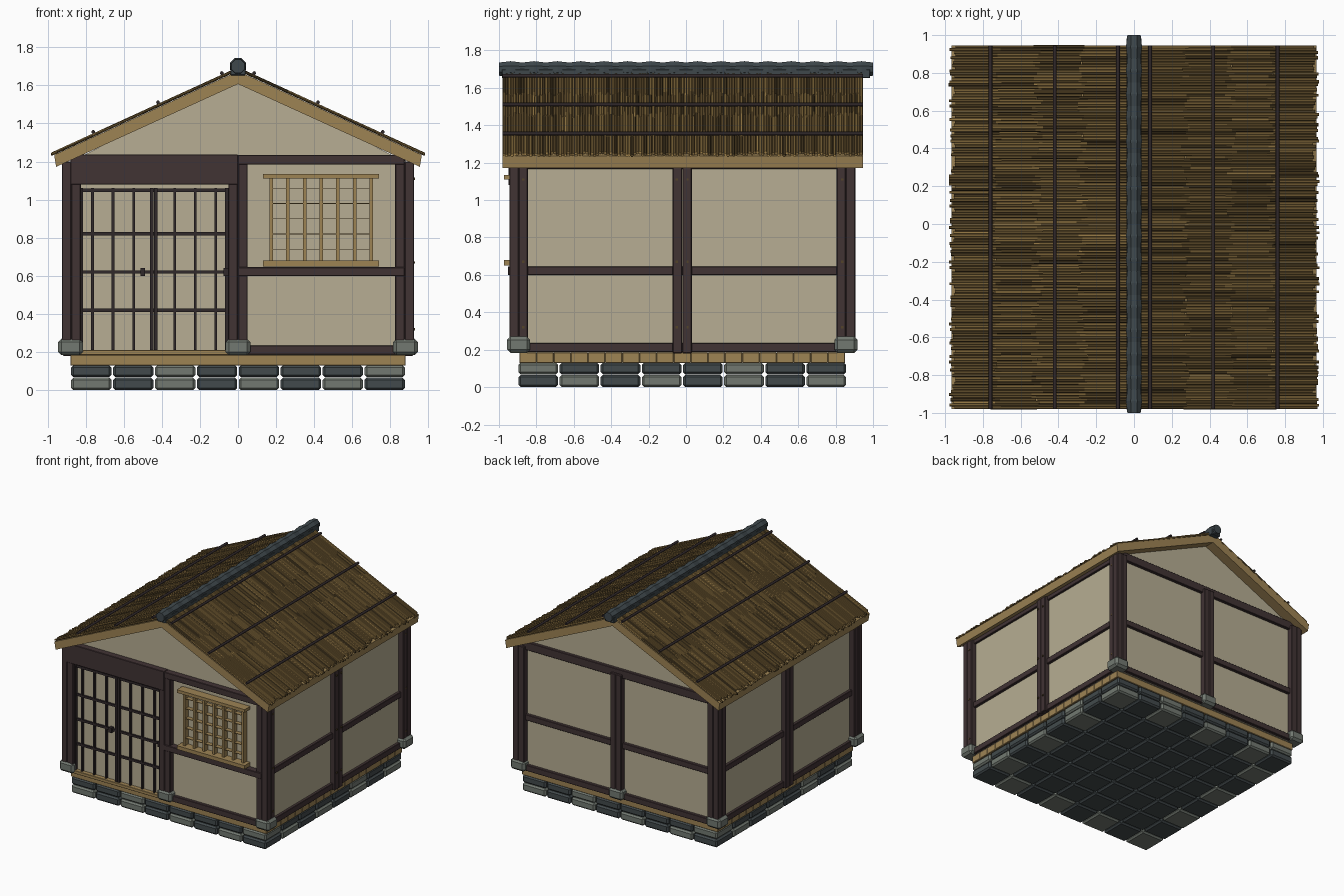
import bpy, bmesh, math, random

random.seed(4)
cube = bpy.data.objects.get("Cube")
if cube:
    bpy.data.objects.remove(cube)


def material(name, *rgb):
    col = [(c / 255 / 12.92 if c < 11 else ((c / 255 + 0.055) / 1.055) ** 2.4) for c in rgb] + [1]
    m = bpy.data.materials.new(name)
    m.use_nodes = True
    m.diffuse_color = col
    m.node_tree.nodes["Principled BSDF"].inputs["Base Color"].default_value = col
    return m


plaster = material("plaster", 183, 174, 147)
tan = material("tan wood", 157, 131, 84)
dark = material("dark wood", 65, 51, 52)
stone_dark = material("dark stone", 66, 74, 76)
stone_light = material("light stone", 114, 121, 113)
slate = material("slate tile", 62, 71, 75)
reed_gold = material("golden reed", 156, 126, 72)
reed_brown = material("brown reed", 122, 98, 56)
reed_dark = material("dark reed", 84, 68, 40)
pole_mat = material("dark pole", 48, 40, 42)


def finish(name, bm, mats, bevel=0, smooth=False):
    bmesh.ops.recalc_face_normals(bm, faces=bm.faces)
    me = bpy.data.meshes.new(name)
    bm.to_mesh(me)
    bm.free()
    for m in mats:
        me.materials.append(m)
    ob = bpy.data.objects.new(name, me)
    bpy.context.collection.objects.link(ob)
    if bevel:
        mod = ob.modifiers.new("bevel", "BEVEL")
        mod.width = bevel
    if smooth:
        for p in me.polygons:
            p.use_smooth = True
        me.set_sharp_from_angle(angle=math.radians(50))
    return ob


def prism(bm, rings, idx=0):
    """Skin a list of equal rings of points and cap both ends."""
    loops = [[bm.verts.new(p) for p in r] for r in rings]
    n = len(loops[0])
    faces = [bm.faces.new(loops[0]), bm.faces.new(loops[-1])]
    for a, b in zip(loops, loops[1:]):
        faces += [bm.faces.new((a[i], a[(i + 1) % n], b[(i + 1) % n], b[i])) for i in range(n)]
    for f in faces:
        f.material_index = idx


def boxes(name, mats, items, bevel=0):
    """items: (x range, y range, z range[, material index])"""
    bm = bmesh.new()
    for (x0, x1), (y0, y1), (z0, z1), *k in items:
        prism(bm, [[(x0, y0, z), (x1, y0, z), (x1, y1, z), (x0, y1, z)] for z in (z0, z1)],
              k[0] if k else 0)
    return finish(name, bm, mats, bevel)


def around(c, h):
    return (c - h, c + h)


def spread(a, b, n):
    return [(a + (b - a) * i / n, a + (b - a) * (i + 1) / n) for i in range(n)]


FRONT, BACK, MID = -0.945, 0.905, -0.02

# Stone foundation, with some lighter stones around the rim
stones = []
for row, z in enumerate(((0, 0.065), (0.068, 0.13))):
    for i, (x0, x1) in enumerate(spread(-0.88, 0.88, 8)):
        for j, (y0, y1) in enumerate(spread(-0.9, 0.86, 8)):
            rim = i in (0, 7) or j in (0, 7)
            light = (i + j) % 5 == 2 if row else (i + j) % 2 == 0
            stones.append(((x0 + .004, x1 - .004), (y0 + .004, y1 - .004), z, int(rim and light)))
boxes("foundation_stones", [stone_dark, stone_light], stones, 0.012)

# Plank floor
boxes("floor_planks", [tan], [((-0.88, 0.88), (y0, y1), (0.128, 0.185))
                              for y0, y1 in spread(-0.89, 0.85, 19)], 0.003)

# Plaster walls
boxes("plaster_walls", [plaster], [
    ((-0.88, 0.88), (-0.90, -0.87), (0.185, 1.2)),
    ((-0.88, 0.88), (0.83, 0.86), (0.185, 1.2)),
    ((-0.88, -0.85), (-0.88, 0.85), (0.185, 1.2)),
    ((0.85, 0.88), (-0.88, 0.85), (0.185, 1.2))])

# Gable ends
bm = bmesh.new()
for y0, y1 in ((-0.90, -0.87), (0.83, 0.86)):
    prism(bm, [[(-0.88, y, 1.2), (0.88, y, 1.2), (0, y, 1.63)] for y in (y0, y1)])
finish("gable_ends", bm, [plaster])

# Posts, each a bundle of four timbers
posts = []
for y in (FRONT + 0.05, BACK - 0.05):
    for x in (-0.875, 0, 0.875):
        posts += [(around(x + dx, 0.025), around(y + dy, 0.025), (0.2, 1.2))
                  for dx in (-0.025, 0.025) for dy in (-0.025, 0.025)]
for s in (-1, 1):
    for dy in (-0.026, 0.026):
        posts.append((around(s * 0.885, 0.035), around(MID + dy, 0.025), (0.18, 1.2)))
boxes("posts", [dark], posts, 0.004)

# Horizontal beams on every wall
beams = [((0, 0.88), (-0.925, -0.88), (0.187, 0.235)),
         ((0, 0.875), (-0.953, -0.88), (0.598, 0.645)),
         ((0, 0.875), (-0.95, -0.88), (1.185, 1.235)),
         ((-0.88, 0.0), (-0.95, -0.88), (1.08, 1.237)),
         ((-0.88, 0.88), (0.84, 0.885), (1.17, 1.235))]
for z in ((0.187, 0.235), (0.598, 0.645)):
    beams.append(((-0.88, 0.88), (0.84, 0.885), z))
    beams += [(around(s * 0.88, 0.022), (-0.9, 0.86), z) for s in (-1, 1)]
beams += [(around(s * 0.875, 0.022), (-0.9, 0.86), (1.165, 1.2)) for s in (-1, 1)]
boxes("beams", [dark], beams, 0.003)

# Footing stones under the posts
boxes("post_footings", [stone_light],
      [(around(x, 0.065), around(y, 0.062), (0.183, 0.27))
       for x in (-0.88, 0, 0.88) for y in (FRONT + 0.05, BACK - 0.05)], 0.018)

# Nail heads on the outer side of the posts
boxes("post_nails", [reed_dark], [((0.91, 0.928), around(y, 0.006), around(z, 0.006))
                                  for y in (-0.87, -0.05, 0.008, 0.835) for z in (0.32, 0.67, 1.11)])

# Sliding lattice doors on a low sill
boxes("door_sill", [tan], [((-0.83, -0.05), (-0.935, -0.88), (0.185, 0.21))], 0.002)
bars = [(around(-0.44 + i * 0.108, 0.007), (-0.918, -0.895), (0.21, 1.06))
        for i in range(-3, 4) if i]
bars += [(around(x, 0.009), (-0.922, -0.895), (0.21, 1.06)) for x in (-0.823, -0.452, -0.431, -0.058)]
bars += [((-0.83, -0.05), (-0.914, -0.895), around(z, 0.009)) for z in (0.42, 0.62, 0.82, 1.05)]
bars += [(around(x, 0.013), (-0.93, -0.9), around(0.62, 0.02)) for x in (-0.5, -0.062)]
boxes("door_lattice", [pole_mat], bars)

# Window grille: thick rails, upright bars and thin cross slats
grille = [((0.13, 0.74), (-0.972, -0.89), z) for z in ((1.11, 1.135), (0.65, 0.68))]
grille += [(around(0.174 + i * 0.0877, 0.009), (-0.942, -0.9), (0.66, 1.12)) for i in range(7)]
grille += [((0.174, 0.70), (-0.935, -0.9), around(0.74 + i * 0.08, 0.002)) for i in range(5)]
boxes("window_grille", [tan], grille)

# Roof deck with its tan edges
SLOPE, Y0, Y1 = 0.457, -0.98, 0.945
bm = bmesh.new()
outline = [(-0.965, 1.235), (0, 1.675), (0.965, 1.235), (0.955, 1.172), (0, 1.607), (-0.955, 1.172)]
prism(bm, [[(x, y, z) for x, z in outline] for y in (Y0, Y1)])
finish("roof_deck", bm, [tan])

# Reed thatch in overlapping rows down both slopes
bm = bmesh.new()
rows = [(0.02, 0.30), (0.26, 0.54), (0.50, 0.76), (0.72, 0.975)]
count = 135
for s in (-1, 1):
    for a, b in rows:
        for i in range(count):
            y = Y0 + (i + 0.5) * (Y1 - Y0) / count + random.uniform(-.001, .001)
            r = random.uniform(0.0072, 0.0085)
            lift = 1.684 + random.uniform(0, 0.004)
            ends = (a + random.uniform(-.02, .02), b + random.uniform(-.03, .006))
            prism(bm, [[(s * x, y + r * math.cos(t * math.tau / 6),
                         lift - SLOPE * x + r * math.sin(t * math.tau / 6)) for t in range(6)]
                       for x in ends], random.choice((0, 0, 1, 1, 1, 1, 2)))
finish("reed_thatch", bm, [reed_gold, reed_brown, reed_dark])

# Poles that hold the thatch down
bm = bmesh.new()
for s in (-1, 1):
    for x in (0.085, 0.42, 0.76):
        prism(bm, [[(s * x + 0.01 * math.cos(t * math.tau / 8), y,
                     1.703 - SLOPE * x + 0.01 * math.sin(t * math.tau / 8)) for t in range(8)]
                   for y in (Y0, Y1)])
finish("roof_poles", bm, [pole_mat], smooth=True)

# Ridge of bulging tiles over a flat base
bm = bmesh.new()
for y0, y1 in spread(-1, 1, 16):
    rings = []
    for y, r in ((y0, 0.038), ((y0 + y1) / 2, 0.046), (y1, 0.038)):
        rings.append([(r * math.cos((t + .5) * math.tau / 8), y,
                       1.70 + r * math.sin((t + .5) * math.tau / 8)) for t in range(8)])
    prism(bm, rings)
finish("ridge_tiles", bm, [slate])
boxes("ridge_base", [slate], [((-0.04, 0.04), (-0.985, 0.985), (1.652, 1.70))], 0.004)
